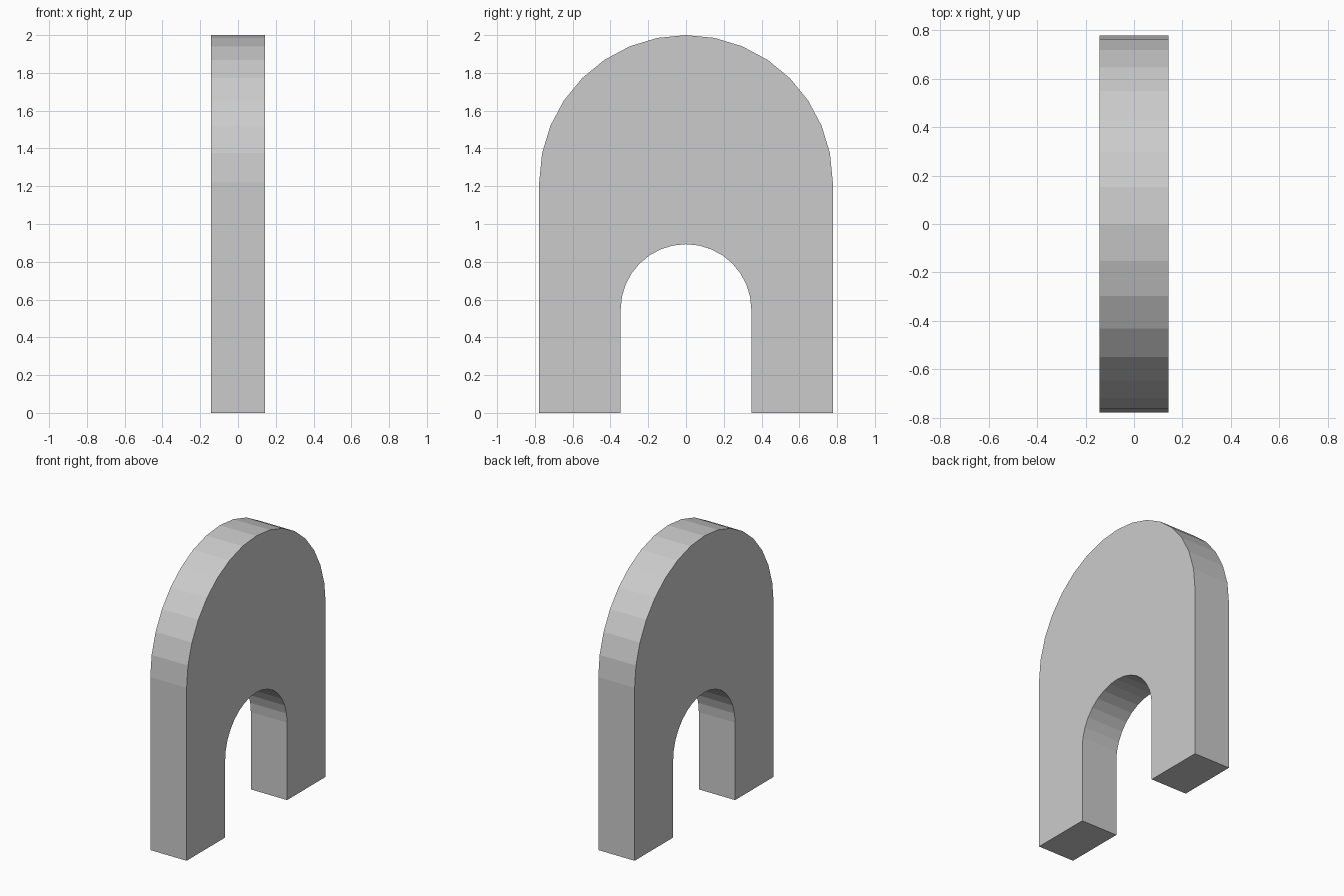
import bpy, bmesh
from math import pi, cos, sin

if "Cube" in bpy.data.objects:
    bpy.data.objects.remove(bpy.data.objects["Cube"])

HALF_DEPTH = 0.142
SEGMENTS = 16


def arch_line(radius, spring_z):
    """Foot, half-circle and foot of an arch in (y, z), from +y to -y."""
    arc = [(radius * cos(pi * i / SEGMENTS), spring_z + radius * sin(pi * i / SEGMENTS))
           for i in range(SEGMENTS + 1)]
    return [(radius, 0)] + arc + [(-radius, 0)]


# Arch slab: outer outline joined to the reversed doorway outline
outline = arch_line(0.777, 1.223) + arch_line(0.346, 0.547)[::-1]

bm = bmesh.new()
face = bm.faces.new([bm.verts.new((-HALF_DEPTH, y, z)) for y, z in outline])
result = bmesh.ops.extrude_face_region(bm, geom=[face], use_keep_orig=True)
new_verts = [g for g in result["geom"] if isinstance(g, bmesh.types.BMVert)]
bmesh.ops.translate(bm, verts=new_verts, vec=(2 * HALF_DEPTH, 0, 0))
bmesh.ops.recalc_face_normals(bm, faces=bm.faces)

mesh = bpy.data.meshes.new("arch")
bm.to_mesh(mesh)
bm.free()
bpy.context.collection.objects.link(bpy.data.objects.new("arch", mesh))
